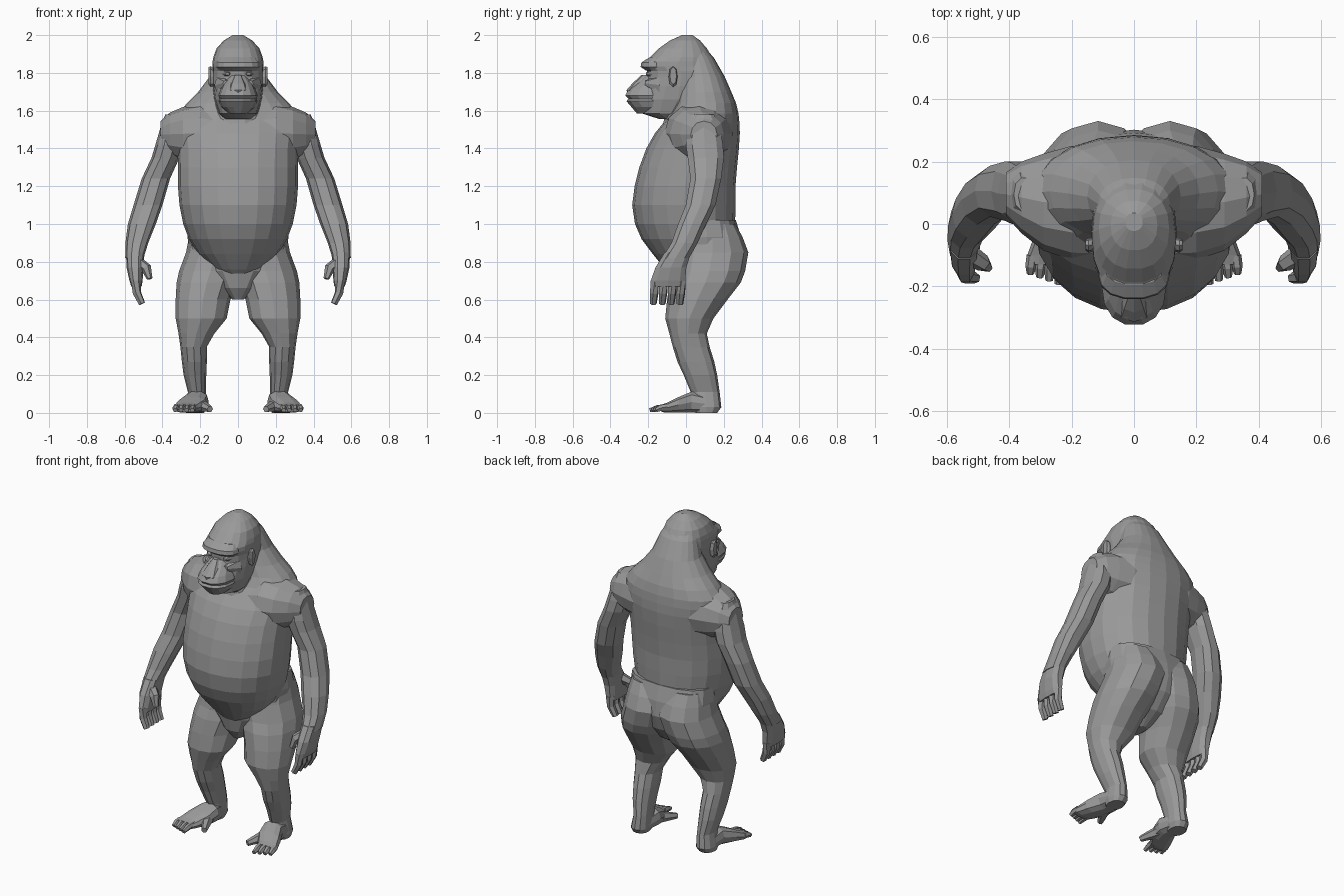
import bpy, bmesh, math
from mathutils import Vector

fur = bpy.data.materials.new("grey_fur")
fur.diffuse_color = (0.32, 0.32, 0.32, 1)


def skin(name, rings, mirror=False):
    """Bridge closed rings of points into a capped, flat-faced body."""
    bm = bmesh.new()
    loops = [[bm.verts.new(p) for p in r] for r in rings]
    n = len(loops[0])
    for a, b in zip(loops, loops[1:]):
        for i in range(n):
            j = (i + 1) % n
            bm.faces.new((a[i], a[j], b[j], b[i]))
    bm.faces.new(loops[0])
    bm.faces.new(loops[-1])
    bmesh.ops.recalc_face_normals(bm, faces=bm.faces)
    me = bpy.data.meshes.new(name)
    bm.to_mesh(me)
    bm.free()
    me.materials.append(fur)
    ob = bpy.data.objects.new(name, me)
    bpy.context.collection.objects.link(ob)
    if mirror:
        ob.modifiers.new("mirror", 'MIRROR').use_mirror_merge = False
    return ob


def loft(name, rows, sides=12, axis='z', power=2.3, mirror=False):
    """Each row: position on the axis, then min/max of the other two axes."""
    rings = []
    for t, a0, a1, b0, b1 in rows:
        ring = []
        for i in range(sides):
            w = 2 * math.pi * i / sides
            c, s = math.cos(w), math.sin(w)
            a = (a0 + a1) / 2 + (a1 - a0) / 2 * math.copysign(abs(c) ** (2 / power), c)
            b = (b0 + b1) / 2 + (b1 - b0) / 2 * math.copysign(abs(s) ** (2 / power), s)
            ring.append({'z': (a, b, t), 'x': (t, a, b), 'y': (a, t, b)}[axis])
        rings.append(ring)
    return skin(name, rings, mirror)


def sym(rows):
    """Rows of z, half width, front, back."""
    return [(z, -w, w, f, b) for z, w, f, b in rows]


def digit(name, pts, sides=6):
    """Tapered finger or toe through (x, y, z, radius) points."""
    rings = []
    for k, p in enumerate(pts):
        d = Vector(pts[min(k + 1, len(pts) - 1)][:3]) - Vector(pts[max(k - 1, 0)][:3])
        q = d.to_track_quat('Z', 'Y')
        rings.append([Vector(p[:3]) + q @ Vector((p[3] * math.cos(w), p[3] * math.sin(w), 0))
                      for w in [2 * math.pi * i / sides for i in range(sides)]])
    return skin(name, rings, True)


# Torso with belly, back and the hump rising to the crown
loft("torso", sym([
    (0.71, 0.05, -0.06, 0.05), (0.76, 0.13, -0.11, 0.15), (0.84, 0.21, -0.175, 0.22),
    (0.92, 0.26, -0.235, 0.25), (1.0, 0.29, -0.27, 0.26), (1.1, 0.31, -0.285, 0.262),
    (1.2, 0.318, -0.272, 0.262), (1.3, 0.318, -0.247, 0.27), (1.4, 0.32, -0.21, 0.28),
    (1.48, 0.33, -0.165, 0.285), (1.535, 0.33, -0.12, 0.283), (1.585, 0.315, -0.08, 0.278),
    (1.64, 0.27, -0.055, 0.265), (1.7, 0.21, -0.045, 0.24), (1.78, 0.15, -0.03, 0.205),
    (1.88, 0.115, -0.02, 0.148), (1.95, 0.08, -0.02, 0.085)]), 20, power=2.15)
loft("neck", sym([(1.50, 0.15, -0.13, 0.15), (1.55, 0.14, -0.12, 0.15),
                  (1.64, 0.13, -0.11, 0.15)]), 14)

# Pelvis
loft("pelvis", sym([
    (0.60, 0.03, -0.03, 0.10), (0.66, 0.10, -0.07, 0.2), (0.75, 0.18, -0.09, 0.275),
    (0.84, 0.25, -0.08, 0.302), (0.93, 0.268, -0.07, 0.292), (1.02, 0.262, -0.05, 0.264)]),
    16, power=2.4)

# Shoulder bridging chest and upper arm
loft("shoulder", [(0.04, -0.12, 0.25, 1.32, 1.60), (0.20, -0.115, 0.25, 1.32, 1.64),
                  (0.29, -0.085, 0.225, 1.335, 1.62), (0.36, -0.03, 0.2, 1.36, 1.59),
                  (0.41, 0.025, 0.165, 1.40, 1.545)], 12, 'x', 2.1, mirror=True)

# Arm down to the wrist, then the palm
loft("arm", [
    (1.58, 0.31, 0.385, 0.04, 0.15), (1.53, 0.29, 0.405, 0.01, 0.18), (1.42, 0.29, 0.437, -0.005, 0.2),
    (1.35, 0.31, 0.458, 0.005, 0.205), (1.24, 0.36, 0.51, 0.02, 0.19), (1.1, 0.40, 0.553, -0.005, 0.16),
    (1.0, 0.435, 0.583, -0.045, 0.11), (0.9, 0.475, 0.596, -0.08, 0.065),
    (0.82, 0.50, 0.597, -0.13, 0.02)], 10, mirror=True)
loft("palm", [(0.85, 0.495, 0.593, -0.115, 0.03), (0.77, 0.50, 0.59, -0.165, 0.005),
              (0.70, 0.505, 0.575, -0.19, 0.0), (0.67, 0.51, 0.565, -0.19, -0.005)],
     10, power=2.5, mirror=True)
for i in range(4):
    y = -0.165 + i * 0.047
    digit(f"finger_{i + 1}", [(0.54, y, 0.70, 0.026), (0.535, y - 0.003, 0.635, 0.023),
                              (0.508, y - 0.008, 0.578, 0.018)])
digit("thumb", [(0.525, -0.10, 0.79, 0.034), (0.485, -0.125, 0.765, 0.028),
                (0.467, -0.14, 0.71, 0.015)])

# Leg with buttock, knee, calf and heel
loft("leg", [
    (1.0, 0.02, 0.24, 0.02, 0.262), (0.93, -0.03, 0.26, -0.02, 0.3), (0.85, -0.045, 0.275, -0.05, 0.33),
    (0.75, -0.02, 0.312, -0.065, 0.313), (0.69, 0.005, 0.325, -0.085, 0.29), (0.6, 0.04, 0.33, -0.1, 0.22),
    (0.5, 0.06, 0.33, -0.11, 0.145), (0.42, 0.125, 0.315, -0.088, 0.11), (0.35, 0.165, 0.305, -0.07, 0.125),
    (0.27, 0.165, 0.297, -0.045, 0.15), (0.2, 0.168, 0.288, -0.012, 0.165),
    (0.11, 0.17, 0.265, 0.025, 0.178), (0.03, 0.168, 0.28, 0.03, 0.187),
    (0.0, 0.18, 0.275, 0.05, 0.165)], 12, power=2.15, mirror=True)

# Foot and toes
loft("foot", [(0.12, 0.17, 0.275, 0.0, 0.09), (0.03, 0.155, 0.285, 0.0, 0.115),
              (-0.04, 0.165, 0.32, 0.0, 0.085), (-0.10, 0.205, 0.342, 0.0, 0.055),
              (-0.13, 0.22, 0.342, 0.004, 0.045)], 10, 'y', 2.6, True)
for i in range(4):
    x = 0.236 + i * 0.03
    digit(f"toe_{i + 1}", [(x, -0.10, 0.032, 0.018), (x + 0.004, -0.15 + i * 0.005, 0.026, 0.018),
                           (x + 0.006, -0.192 + i * 0.011, 0.014, 0.012)])
digit("big_toe", [(0.20, -0.01, 0.04, 0.036), (0.172, -0.07, 0.03, 0.026),
                  (0.148, -0.12, 0.02, 0.017)])

# Skull and jaw
loft("head", sym([
    (1.555, 0.07, -0.14, 0.0), (1.585, 0.10, -0.235, 0.08), (1.66, 0.125, -0.24, 0.15),
    (1.73, 0.134, -0.222, 0.16), (1.775, 0.136, -0.208, 0.16), (1.81, 0.137, -0.208, 0.16),
    (1.835, 0.136, -0.232, 0.155), (1.86, 0.135, -0.228, 0.15), (1.885, 0.13, -0.19, 0.14),
    (1.93, 0.113, -0.145, 0.112), (1.972, 0.075, -0.085, 0.075), (2.0, 0.028, -0.022, 0.035)]), 18)

# Muzzle with a crease at the mouth
loft("muzzle", sym([
    (1.585, 0.055, -0.262, -0.06), (1.62, 0.09, -0.292, -0.06), (1.65, 0.102, -0.318, -0.06),
    (1.663, 0.097, -0.308, -0.06), (1.68, 0.104, -0.325, -0.06), (1.715, 0.09, -0.305, -0.06),
    (1.75, 0.075, -0.258, -0.06), (1.785, 0.05, -0.22, -0.06)]), 14)
loft("nose", sym([(1.69, 0.035, -0.313, -0.2), (1.71, 0.055, -0.314, -0.2),
                  (1.745, 0.042, -0.283, -0.2), (1.79, 0.02, -0.235, -0.15)]), 8)

# Brow ridge, eyes, cheeks and ears
loft("brow", sym([(1.812, 0.10, -0.212, -0.08), (1.832, 0.115, -0.242, -0.08),
                  (1.855, 0.112, -0.238, -0.08), (1.882, 0.095, -0.195, -0.08)]), 14)
loft("eye", [(-0.213, 0.045, 0.068, 1.788, 1.802), (-0.18, 0.032, 0.082, 1.778, 1.812)],
     8, 'y', mirror=True)
loft("cheek", [(-0.216, 0.05, 0.08, 1.73, 1.76), (-0.14, 0.03, 0.125, 1.68, 1.79)],
     8, 'y', mirror=True)
loft("ear", [(0.12, -0.085, -0.045, 1.735, 1.82), (0.145, -0.092, -0.045, 1.725, 1.835),
             (0.155, -0.085, -0.05, 1.74, 1.83)], 8, 'x', mirror=True)
